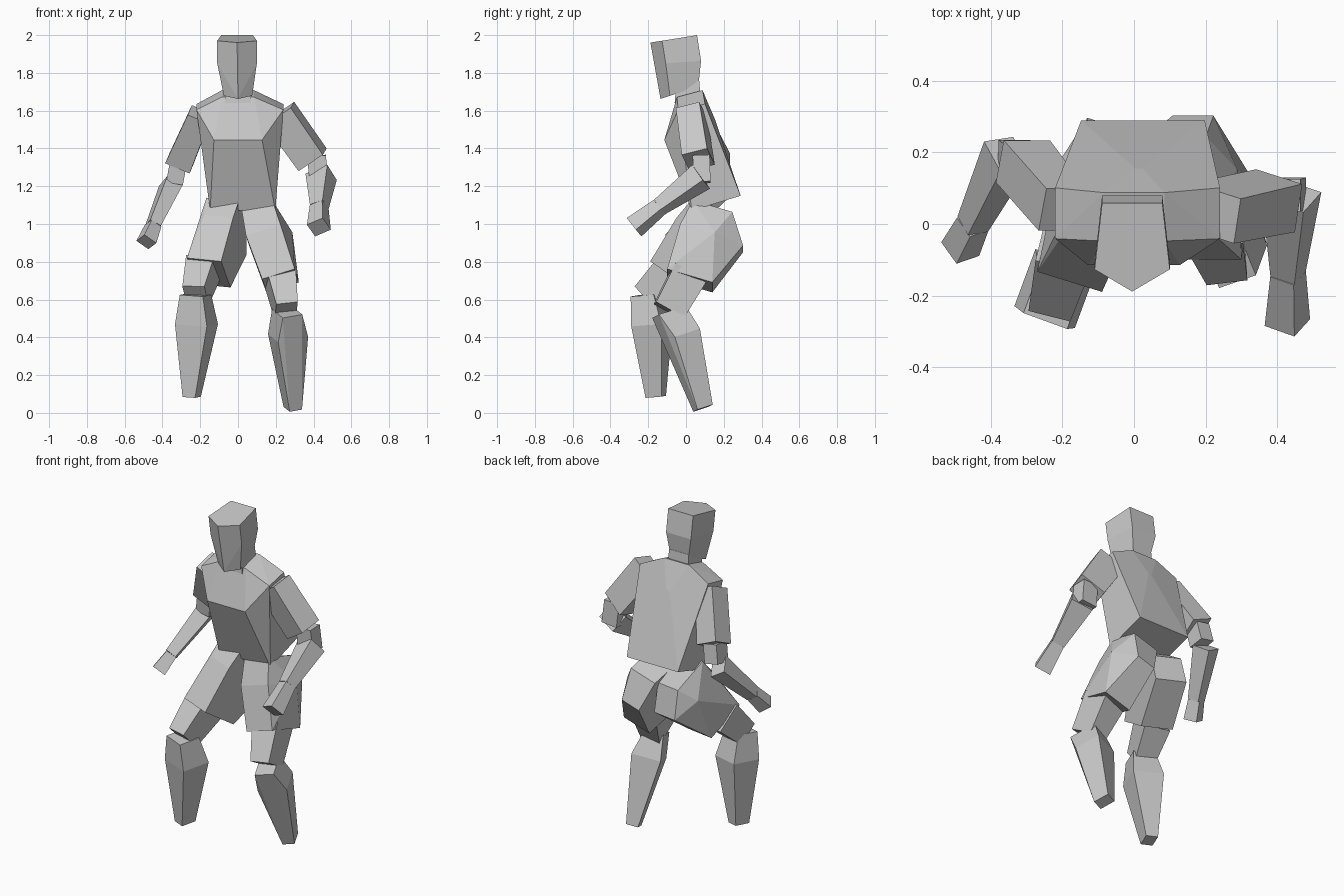
import bpy
import bmesh
from math import radians, cos, sin
from mathutils import Vector, Matrix

default_cube = bpy.data.objects.get("Cube")
if default_cube:
    bpy.data.objects.remove(default_cube, do_unlink=True)

# Single flat colour
grey = bpy.data.materials.new("plain grey")
grey.use_nodes = True
colour = (0.58, 0.58, 0.58, 1)
grey.diffuse_color = colour
grey.node_tree.nodes["Principled BSDF"].inputs["Base Color"].default_value = colour

# Cross-section outlines in half-width and half-depth units
BOX = [(-1, -1), (1, -1), (1, 1), (-1, 1)]
RIDGED = [(0, -1), (1, -0.5), (0.8, 1), (-0.8, 1), (-1, -0.5)]
LEFT_HIP = [(-1, -1), (0.6, -1), (1, 0.1), (0.3, 1), (-0.7, 1), (-1, 0.1)]
RIGHT_HIP = [(-0.4, -1), (1, -1), (1, 1), (-0.6, 1), (-1, 0.1)]


def section(centre, width, depth, across, back, outline=BOX):
    """Points of one cross-section placed in space."""
    return [Vector(centre) + across * (a * width / 2) + back * (b * depth / 2)
            for a, b in outline]


def skin(name, points):
    """Wrap a faceted solid around the cross-section points."""
    bm = bmesh.new()
    for point in points:
        bm.verts.new(point)
    bmesh.ops.convex_hull(bm, input=bm.verts[:])
    loose = [v for v in bm.verts if not v.link_faces]
    bmesh.ops.delete(bm, geom=loose, context="VERTS")
    bmesh.ops.dissolve_limit(bm, angle_limit=radians(3),
                             verts=bm.verts[:], edges=bm.edges[:])
    bmesh.ops.recalc_face_normals(bm, faces=bm.faces[:])
    mesh = bpy.data.meshes.new(name)
    bm.to_mesh(mesh)
    bm.free()
    mesh.materials.append(grey)
    part = bpy.data.objects.new(name, mesh)
    bpy.context.collection.objects.link(part)


def limb(name, *rings, twist=0):
    """Tapered limb; each ring is centre, width, depth and an optional
    outline, set square to the bone."""
    axis = (Vector(rings[-1][0]) - Vector(rings[0][0])).normalized()
    y_axis = Vector((0, 1, 0))
    back = (y_axis - axis * y_axis.dot(axis)).normalized()
    across = axis.cross(back)
    c, s = cos(radians(twist)), sin(radians(twist))
    across, back = across * c - back * s, back * c + across * s
    points = []
    for centre, width, depth, *outline in rings:
        points += section(centre, width, depth, across, back, *outline)
    skin(name, points)


def trunk(name, *rings, outline=BOX):
    """Upright body part; each ring is centre, width, depth, backward rise."""
    points = []
    for centre, width, depth, rise in rings:
        tilt = Matrix.Rotation(radians(rise), 3, "X")
        points += section(centre, width, depth, Vector((1, 0, 0)),
                          tilt @ Vector((0, 1, 0)), outline)
    skin(name, points)


# Head with a ridged face, and neck
trunk("head",
      ((-0.005, -0.065, 1.98), 0.21, 0.25, 9),
      ((-0.005, -0.045, 1.855), 0.21, 0.25, 4),
      ((0, -0.035, 1.695), 0.15, 0.21, 18), outline=RIDGED)
trunk("neck",
      ((0, 0.01, 1.64), 0.14, 0.14, 0),
      ((0, 0.01, 1.76), 0.13, 0.12, 0))

# Torso: collar, shoulders, chest edge, upper back crease, waist
trunk("torso",
      ((0, 0.02, 1.69), 0.17, 0.14, 15),
      ((0.01, 0.03, 1.62), 0.46, 0.145, 12),
      ((0, -0.115, 1.445), 0.255, 0, 0),
      ((0.014, 0.155, 1.55), 0.02, 0, 0),
      ((0.025, 0.16, 1.11), 0.345, 0.27, 17))

# Left arm, swung forward
limb("left_upper_arm",
     ((0.22, 0.03, 1.585), 0.17, 0.13),
     ((0.395, 0.065, 1.34), 0.16, 0.14), twist=15)
limb("left_elbow",
     ((0.415, 0.08, 1.36), 0.1, 0.09),
     ((0.43, 0.085, 1.22), 0.1, 0.09))
limb("left_forearm",
     ((0.44, 0.08, 1.25), 0.13, 0.11),
     ((0.43, -0.14, 1.09), 0.075, 0.07), twist=30)
limb("left_hand",
     ((0.43, -0.14, 1.09), 0.075, 0.07),
     ((0.428, -0.275, 0.983), 0.095, 0.09), twist=30)

# Right arm, swung back
limb("right_upper_arm",
     ((-0.2, 0.04, 1.58), 0.12, 0.13),
     ((-0.31, 0.175, 1.32), 0.14, 0.13))
limb("right_elbow",
     ((-0.315, 0.17, 1.33), 0.09, 0.1),
     ((-0.335, 0.185, 1.22), 0.09, 0.1))
limb("right_forearm",
     ((-0.355, 0.195, 1.205), 0.095, 0.11),
     ((-0.45, 0, 0.99), 0.065, 0.07), twist=-10)
limb("right_hand",
     ((-0.45, 0, 0.99), 0.065, 0.07),
     ((-0.485, -0.07, 0.905), 0.08, 0.08), twist=-20)

# Shorts, one leg each, cut away at the outer hip
limb("left_shorts_leg",
     ((0.11, 0.14, 1.07), 0.17, 0.22),
     ((0.172, 0.135, 0.925), 0.24, 0.35, LEFT_HIP),
     ((0.225, 0.02, 0.70), 0.18, 0.25))
limb("right_shorts_leg",
     ((-0.06, 0.14, 1.07), 0.18, 0.22),
     ((-0.1, 0.13, 0.945), 0.23, 0.36, RIGHT_HIP),
     ((-0.155, -0.06, 0.742), 0.19, 0.25), twist=20)

# Lower thighs emerging from the shorts
limb("left_thigh",
     ((0.22, 0.02, 0.74), 0.16, 0.19),
     ((0.255, -0.09, 0.54), 0.115, 0.17), twist=-8)
limb("right_thigh",
     ((-0.185, -0.06, 0.77), 0.155, 0.18),
     ((-0.225, -0.21, 0.62), 0.12, 0.14), twist=20)

# Shins with a calf bulge, tapering to the ankle
limb("left_shin",
     ((0.26, -0.09, 0.535), 0.11, 0.16),
     ((0.265, -0.02, 0.41), 0.17, 0.15),
     ((0.29, 0.09, 0.025), 0.07, 0.09), twist=-20)
limb("right_shin",
     ((-0.225, -0.21, 0.625), 0.13, 0.13),
     ((-0.22, -0.18, 0.47), 0.18, 0.17),
     ((-0.245, -0.16, 0.085), 0.07, 0.09), twist=20)
